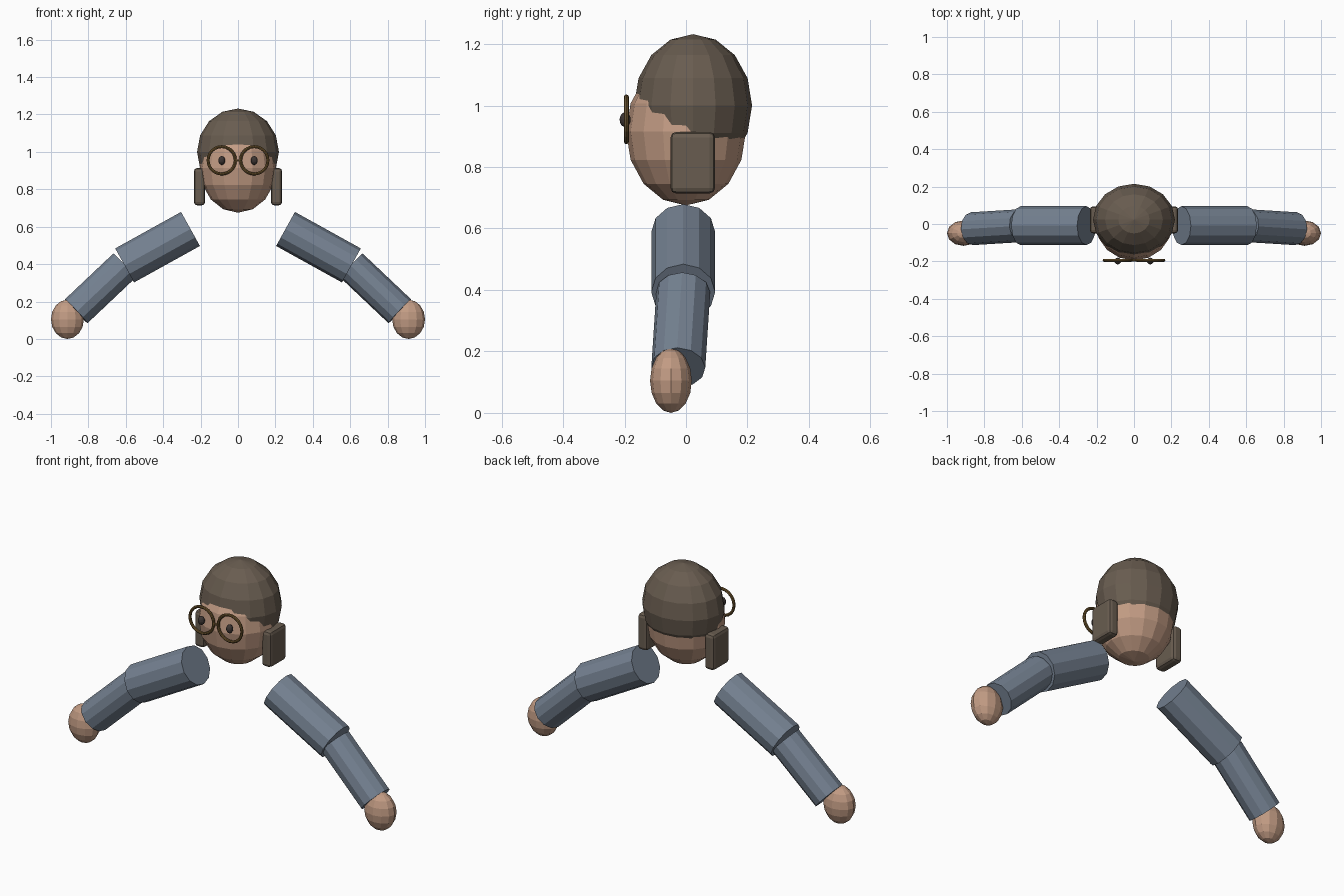
import bpy
from math import radians
from mathutils import Vector

cube = bpy.data.objects.get("Cube")
if cube:
    bpy.data.objects.remove(cube, do_unlink=True)


def material(name, rgb):
    mat = bpy.data.materials.new(name)
    mat.use_nodes = True
    color = (*rgb, 1)
    mat.diffuse_color = color
    mat.node_tree.nodes["Principled BSDF"].inputs["Base Color"].default_value = color
    return mat


skin = material("skin", (0.54, 0.33, 0.23))
brown = material("hair_brown", (0.14, 0.108, 0.08))
cloth = material("sleeve_blue_grey", (0.18, 0.225, 0.29))
brass = material("frame_brass", (0.17, 0.10, 0.03))
dark = material("eye_dark", (0.045, 0.035, 0.032))


def finish(name, mat):
    obj = bpy.context.object
    obj.name = name
    obj.data.materials.append(mat)
    return obj


def ellipsoid(name, center, radii, mat, segments=16, rings=8):
    bpy.ops.mesh.primitive_uv_sphere_add(
        segments=segments, ring_count=rings, radius=1, location=center)
    obj = finish(name, mat)
    obj.scale = radii
    return obj


def tube(name, start, end, radius, mat, sides=12):
    start, end = Vector(start), Vector(end)
    axis = end - start
    bpy.ops.mesh.primitive_cylinder_add(
        vertices=sides, radius=radius, depth=axis.length, location=(start + end) / 2,
        rotation=axis.to_track_quat('Z', 'Y').to_euler())
    return finish(name, mat)


# Head and hair: overlapping ellipsoids form the hairline
ellipsoid("head", (0, 0, 0.915), (0.205, 0.195, 0.24), skin)
ellipsoid("hair", (0, 0.023, 1.0), (0.219, 0.192, 0.232), brown)

# Bridge of the glasses
tube("glasses_bridge", (-0.02, -0.194, 0.954), (0.02, -0.194, 0.954), 0.006, brass, 8)

for side, label in ((1, "left"), (-1, "right")):
    # Side hair block with rounded edges
    bpy.ops.mesh.primitive_cube_add(size=1, location=(side * 0.206, 0.022, 0.814))
    block = finish(label + "_side_hair", brown)
    block.data.transform(block.matrix_basis.Diagonal((0.06, 0.145, 0.2, 1)))
    bevel = block.modifiers.new("rounded_edges", 'BEVEL')
    bevel.width = 0.018
    bevel.segments = 2

    # Round spectacle frame and eye
    bpy.ops.mesh.primitive_torus_add(
        major_radius=0.073, minor_radius=0.008, major_segments=24, minor_segments=8,
        location=(side * 0.087, -0.194, 0.955), rotation=(radians(90), 0, 0))
    finish(label + "_glasses_rim", brass)
    ellipsoid(label + "_eye", (side * 0.087, -0.198, 0.954),
              (0.018, 0.018, 0.024), dark, 12, 8)

    # Arm: upper sleeve, lower sleeve, hand
    shoulder = (side * 0.254, -0.009, 0.588)
    elbow = (side * 0.606, -0.009, 0.393)
    wrist = (side * 0.865, -0.025, 0.148)
    tube(label + "_upper_sleeve", shoulder, elbow, 0.104, cloth)
    tube(label + "_lower_sleeve", elbow, wrist, 0.088, cloth)
    ellipsoid(label + "_hand", (side * 0.912, -0.049, 0.105),
              (0.088, 0.068, 0.105), skin, 12, 8)
